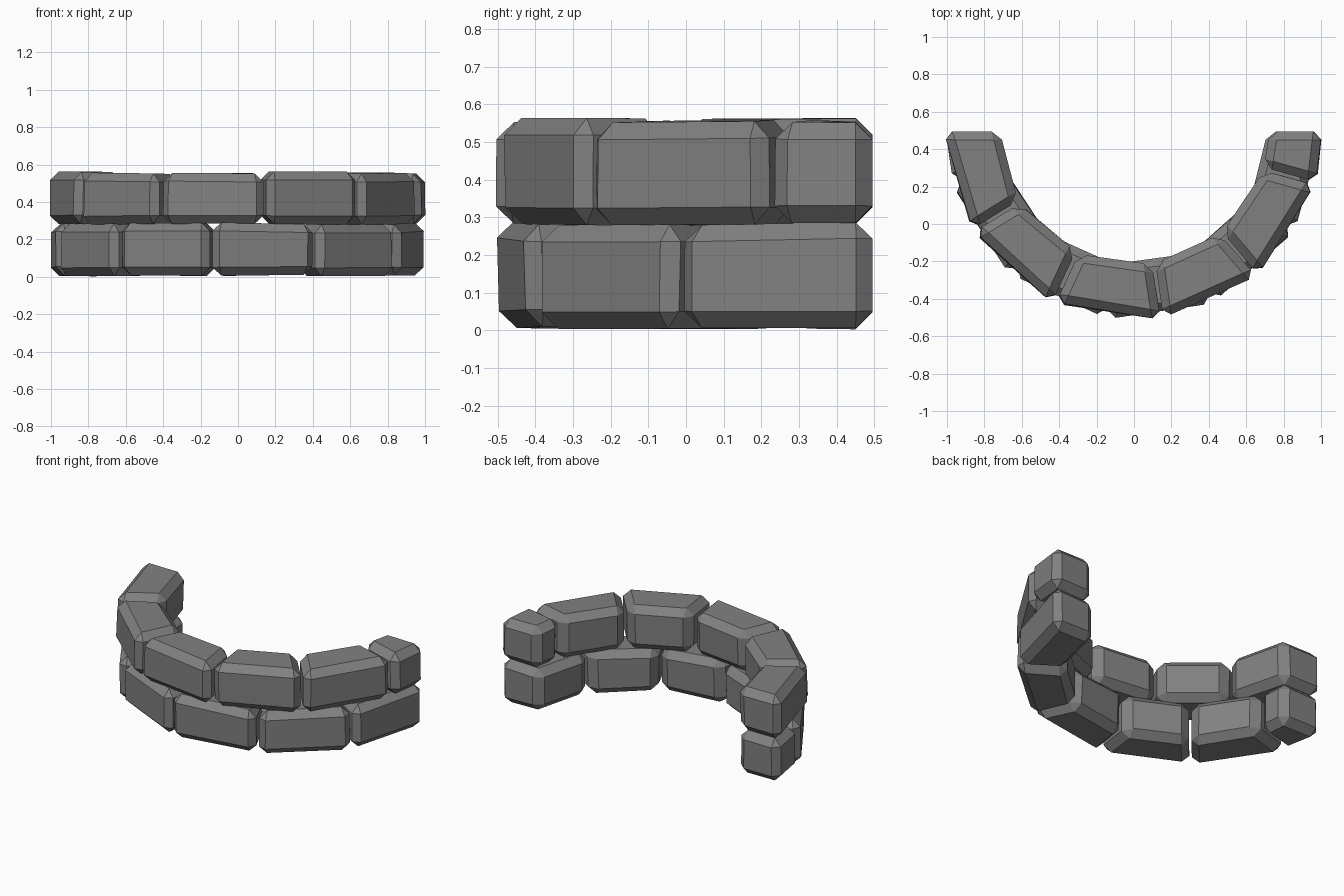
import bpy, bmesh, math, random
from mathutils import Vector

if "Cube" in bpy.data.objects:
    bpy.data.objects.remove(bpy.data.objects["Cube"])

random.seed(4)
stone = bpy.data.materials.new("grey stone")
stone.diffuse_color = (0.22, 0.22, 0.22, 1)
stone.use_nodes = True
stone.node_tree.nodes["Principled BSDF"].inputs["Base Color"].default_value = stone.diffuse_color

CENTRE_Y, R_OUT, R_IN, BEVEL, GAP = 0.495, 1.01, 0.72, 0.045, 0.005


def jitter(a):
    return random.uniform(-a, a)


def block(name, a0, a1, z0, z1):
    """One straight chamfered stone between two angles of the ring."""
    bm = bmesh.new()
    rings = []
    for z, dz in ((z0, 0.005), (z1, 0.008)):
        ring = []
        for ang, r, s in ((a0, R_IN, 1), (a0, R_OUT, 1), (a1, R_OUT, -1), (a1, R_IN, -1)):
            t = math.radians(ang)
            radial = Vector((math.cos(t), math.sin(t), 0))
            tangent = Vector((-math.sin(t), math.cos(t), 0))
            free_end = ang in (180, 360)
            p = radial * (r + jitter(0.008))
            p += tangent * s * (0 if free_end else GAP + random.uniform(0, 0.006))
            ring.append(bm.verts.new((p.x, p.y + CENTRE_Y, z + jitter(dz))))
        rings.append(ring)
    low, top = rings
    bm.faces.new(low[::-1])
    bm.faces.new(top)
    for i in range(4):
        j = (i + 1) % 4
        bm.faces.new((low[i], low[j], top[j], top[i]))
    bmesh.ops.recalc_face_normals(bm, faces=bm.faces)
    bmesh.ops.bevel(bm, geom=bm.edges[:], offset=BEVEL, segments=1,
                    affect='EDGES', profile=0.5)
    bmesh.ops.recalc_face_normals(bm, faces=bm.faces)
    me = bpy.data.meshes.new(name)
    bm.to_mesh(me)
    bm.free()
    me.materials.append(stone)
    bpy.context.collection.objects.link(bpy.data.objects.new(name, me))


# Upper course ends in a short stone on the right; lower course mirrors it
upper = [180, 211.6, 245, 278.5, 310.5, 344, 360]
lower = [540 - a for a in reversed(upper)]
for row, joints, z0, z1 in (("lower_stone", lower, 0.006, 0.284),
                            ("upper_stone", upper, 0.282, 0.557)):
    for i in range(len(joints) - 1):
        block(f"{row}_{i + 1}", joints[i], joints[i + 1], z0, z1)
